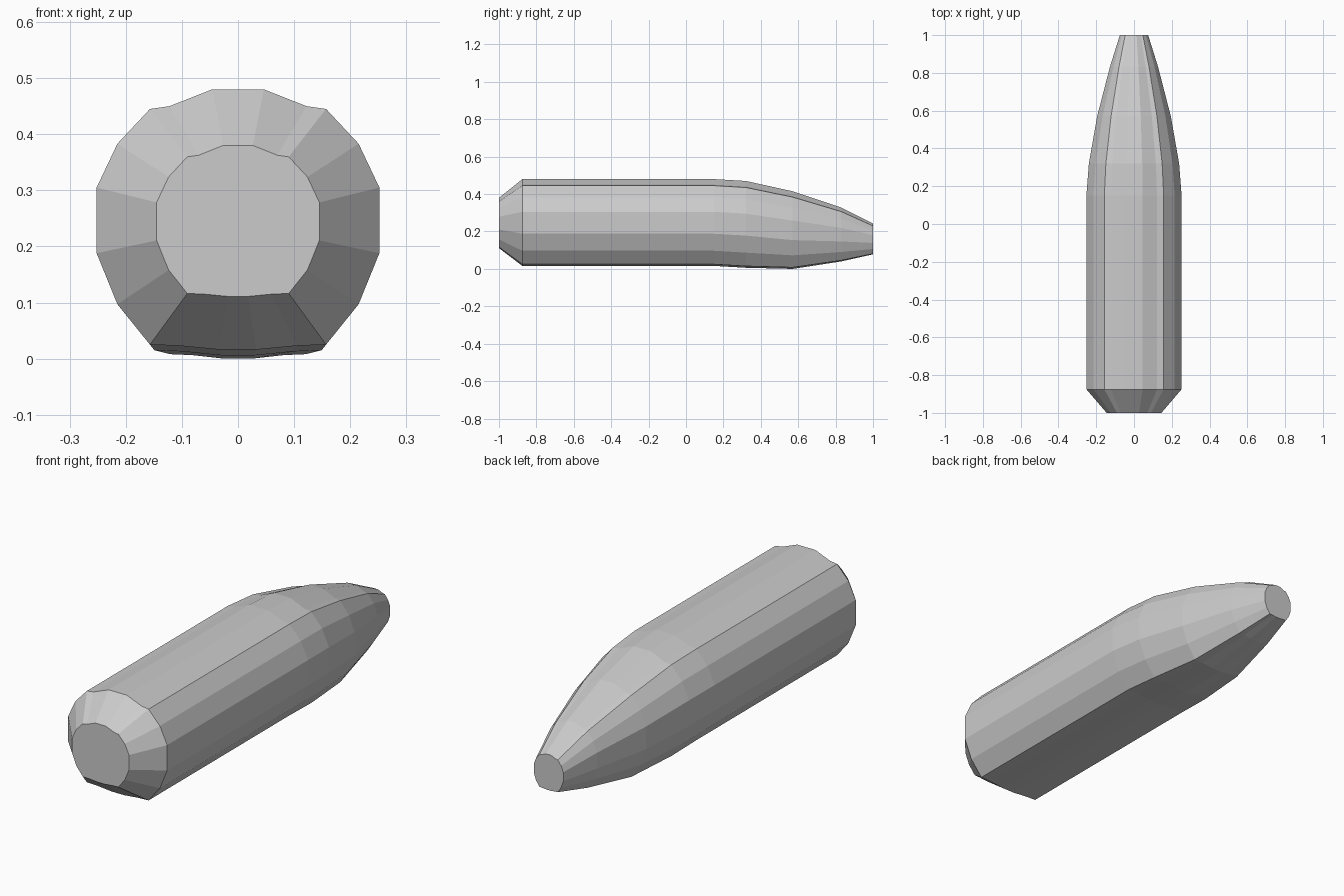
import bpy

if "Cube" in bpy.data.objects:
    bpy.data.objects.remove(bpy.data.objects["Cube"])

# Right half of the body cross-section (x, z), top to bottom
half = [(0.046, 0.48), (0.122, 0.45), (0.157, 0.445), (0.215, 0.383),
        (0.252, 0.305), (0.252, 0.188), (0.215, 0.097), (0.157, 0.025),
        (0.105, 0.023), (0.032, 0.016)]
profile = half + [(-x, z) for x, z in reversed(half)]
TOP, BOTTOM, WIDTH = 0.48, 0.016, 0.252

# Stations along the length: y, half width, bottom z, top z
stations = [(-1.0, 0.145, 0.111, 0.38),
            (-0.875, 0.252, 0.016, 0.48),
            (0.15, 0.252, 0.016, 0.48),
            (0.32, 0.239, 0.006, 0.47),
            (0.57, 0.195, 0.0, 0.415),
            (0.83, 0.128, 0.04, 0.328),
            (1.0, 0.075, 0.078, 0.242)]


def ring(y, width, bottom, top):
    """Body section scaled to the given station."""
    sz = (top - bottom) / (TOP - BOTTOM)
    return [(x * width / WIDTH, y, bottom + (z - BOTTOM) * sz) for x, z in profile]


# Lofted faceted body with flat end caps
n = len(profile)
verts = [v for s in stations for v in ring(*s)]
faces = [(r * n + i, (r + 1) * n + i, (r + 1) * n + (i + 1) % n, r * n + (i + 1) % n)
         for r in range(len(stations) - 1) for i in range(n)]
faces.append(tuple(range(n)))
faces.append(tuple(reversed(range((len(stations) - 1) * n, len(stations) * n))))

mesh = bpy.data.meshes.new("tapered_body")
mesh.from_pydata(verts, [], faces)
mesh.update()
body = bpy.data.objects.new("tapered_body", mesh)
bpy.context.collection.objects.link(body)

# Consistent outward normals
import bmesh
bm = bmesh.new()
bm.from_mesh(mesh)
bmesh.ops.recalc_face_normals(bm, faces=bm.faces)
bm.to_mesh(mesh)
bm.free()
